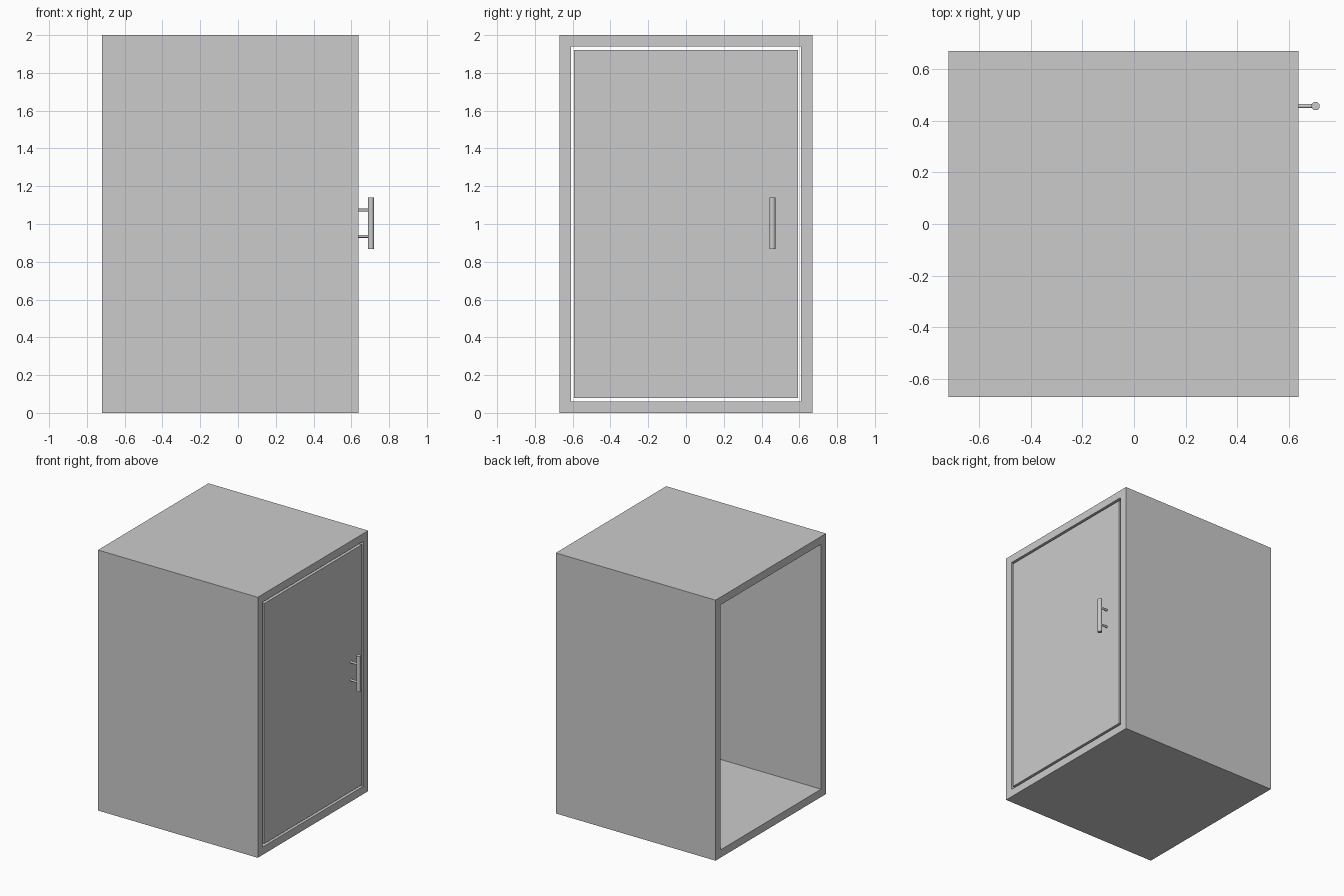
import bpy
import bmesh
from mathutils import Matrix, Vector

cube = bpy.data.objects.get("Cube")
if cube:
    bpy.data.objects.remove(cube, do_unlink=True)

grey = bpy.data.materials.new("plain grey")
grey.use_nodes = True
grey.diffuse_color = (0.6, 0.6, 0.6, 1)
grey.node_tree.nodes["Principled BSDF"].inputs["Base Color"].default_value = (0.6, 0.6, 0.6, 1)


def finish(name, bm):
    bmesh.ops.recalc_face_normals(bm, faces=bm.faces)
    mesh = bpy.data.meshes.new(name)
    bm.to_mesh(mesh)
    bm.free()
    mesh.materials.append(grey)
    obj = bpy.data.objects.new(name, mesh)
    bpy.context.collection.objects.link(obj)
    return obj


def box(name, low, high):
    low, high = Vector(low), Vector(high)
    bm = bmesh.new()
    bmesh.ops.create_cube(bm, size=1, matrix=Matrix.Translation((low + high) / 2)
                          @ Matrix.Diagonal((*(high - low), 1)))
    return finish(name, bm)


def rod(name, start, end, radius):
    start, end = Vector(start), Vector(end)
    axis = end - start
    turn = axis.to_track_quat("Z", "Y").to_matrix().to_4x4()
    bm = bmesh.new()
    bmesh.ops.create_cone(bm, cap_ends=True, segments=32, radius1=radius, radius2=radius,
                          depth=axis.length, matrix=Matrix.Translation((start + end) / 2) @ turn)
    obj = finish(name, bm)
    bpy.ops.object.select_all(action="DESELECT")
    obj.select_set(True)
    bpy.context.view_layer.objects.active = obj
    bpy.ops.object.shade_smooth_by_angle()
    return obj


back, face = -0.72, 0.637
half, height, wall = 0.67, 2.0, 0.06


# Cabinet shell: a rectangular ring swept along x, open at both ends
def ring(bm, x, inset):
    y = half - inset
    return [bm.verts.new((x, a, b)) for a, b in
            ((-y, inset), (y, inset), (y, height - inset), (-y, height - inset))]


bm = bmesh.new()
loops = [ring(bm, back, 0), ring(bm, face, 0), ring(bm, face, wall), ring(bm, back, wall)]
for k in range(4):
    a, b = loops[k], loops[(k + 1) % 4]
    for i in range(4):
        j = (i + 1) % 4
        bm.faces.new((a[i], a[j], b[j], b[i]))
finish("cabinet_shell", bm)

# Door, set flush in the opening with a narrow gap all round
gap = wall + 0.018
box("door", (face - 0.04, gap - half, gap), (face, half - gap, height - gap))

# Bar handle on two posts
bar_x, bar_y = 0.704, 0.457
rod("handle_bar", (bar_x, bar_y, 0.867), (bar_x, bar_y, 1.14), 0.016)
for side, z in (("lower", 0.935), ("upper", 1.073)):
    rod(side + "_handle_post", (face - 0.01, bar_y, z), (bar_x, bar_y, z), 0.008)
